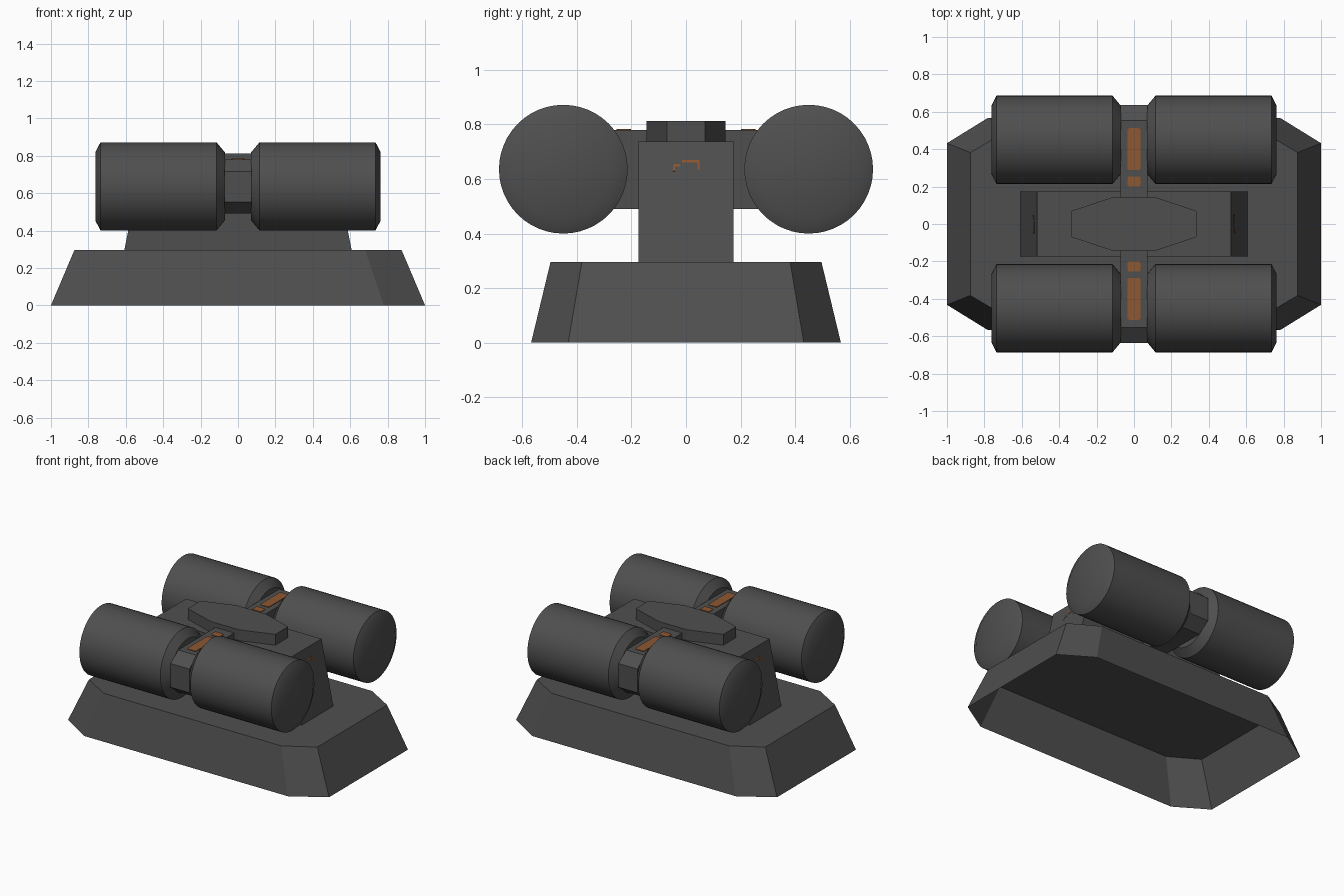
import bpy, bmesh, math
from mathutils import Vector, Matrix

if "Cube" in bpy.data.objects:
    bpy.data.objects.remove(bpy.data.objects["Cube"])


def material(name, rgb):
    m = bpy.data.materials.new(name)
    m.diffuse_color = (*rgb, 1)
    m.use_nodes = True
    m.node_tree.nodes["Principled BSDF"].inputs["Base Color"].default_value = m.diffuse_color
    return m


GREY = material("dark grey", (0.078, 0.078, 0.078))
ORANGE = material("burnt orange", (0.27, 0.095, 0.03))


def loft(name, rings, mat, bottom=True, smooth=False):
    """Skin a stack of equal-length point rings and cap the ends."""
    bm = bmesh.new()
    vs = [[bm.verts.new(p) for p in r] for r in rings]
    n = len(vs[0])
    for a, b in zip(vs, vs[1:]):
        for i in range(n):
            j = (i + 1) % n
            bm.faces.new((a[i], a[j], b[j], b[i]))
    bm.faces.new(vs[-1])
    if bottom:
        bm.faces.new(vs[0][::-1])
        bmesh.ops.recalc_face_normals(bm, faces=bm.faces)
    me = bpy.data.meshes.new(name)
    bm.to_mesh(me)
    bm.free()
    me.materials.append(mat)
    ob = bpy.data.objects.new(name, me)
    bpy.context.collection.objects.link(ob)
    if smooth:
        bpy.ops.object.select_all(action='DESELECT')
        ob.select_set(True)
        bpy.context.view_layer.objects.active = ob
        bpy.ops.object.shade_smooth_by_angle(angle=math.radians(30))
    return ob


def octagon(x, y, cx, cy, z):
    """Counter-clockwise chamfered rectangle; cx, cy are the chamfer corners."""
    return [(x, -cy, z), (x, cy, z), (cx, y, z), (-cx, y, z),
            (-x, cy, z), (-x, -cy, z), (-cx, -y, z), (cx, -y, z)]


def rect(x, y, z):
    return [(x, -y, z), (x, y, z), (-x, y, z), (-x, -y, z)]


# Hollow sloped base, open underneath
loft("base", [octagon(1.0, 0.568, 0.78, 0.432, 0),
              octagon(0.875, 0.497, 0.68, 0.382, 0.295)], GREY, bottom=False)

# Central body with sloped ends, and its top cap
loft("body", [rect(0.608, 0.174, 0.295), rect(0.518, 0.174, 0.737)], GREY, bottom=False)
loft("top_cap", [octagon(0.335, 0.145, 0.11, 0.07, 0.737),
                 octagon(0.335, 0.145, 0.11, 0.07, 0.812)], GREY)

# Cross arm with chamfered ends
side = [(0.635, 0.553), (0.635, 0.717), (0.553, 0.78), (-0.553, 0.78),
        (-0.635, 0.717), (-0.635, 0.553), (-0.553, 0.49), (0.553, 0.49)]
loft("cross_arm", [[(x, y, z) for y, z in side] for x in (-0.072, 0.072)], GREY)


# Four chamfered drums
def ring(x, cy, r, n=48):
    return [(x, cy + r * math.cos(2 * math.pi * i / n),
             0.636 + r * math.sin(2 * math.pi * i / n)) for i in range(n)]


for sx in (-1, 1):
    for sy in (-1, 1):
        profile = [(0.07, 0.182), (0.115, 0.236), (0.735, 0.236), (0.763, 0.182)]
        loft("drum", [ring(sx * x, sy * 0.45, r) for x, r in profile], GREY, smooth=True)

# Orange stripes on the arm top
for s in (-1, 1):
    for name, yc, h in (("long_stripe", 0.4, 0.112), ("short_stripe", 0.228, 0.027)):
        pts = [octagon(0.034, h, 0.027, h - 0.007, z) for z in (0.778, 0.784)]
        ob = loft(name, pts, ORANGE)
        ob.location.y = s * yc

# Thin orange marks on the sloped body ends: (y, z, half width, half height)
tilt = math.atan2(0.09, 0.442)
for turn in (0, math.pi):
    for y, z, w, h in ((0.018, 0.665, 0.032, 0.004), (0.046, 0.65, 0.004, 0.015),
                       (-0.034, 0.65, 0.012, 0.004), (-0.044, 0.638, 0.003, 0.01)):
        ob = loft("end_mark", [[(x, -w, -h), (x, w, -h), (x, w, h), (x, -w, h)]
                               for x in (-0.002, 0.002)], ORANGE)
        x = 0.608 - 0.09 * (z - 0.295) / 0.442
        ob.matrix_world = (Matrix.Rotation(turn, 4, 'Z') @ Matrix.Translation((x, y, z))
                           @ Matrix.Rotation(-tilt, 4, 'Y'))
